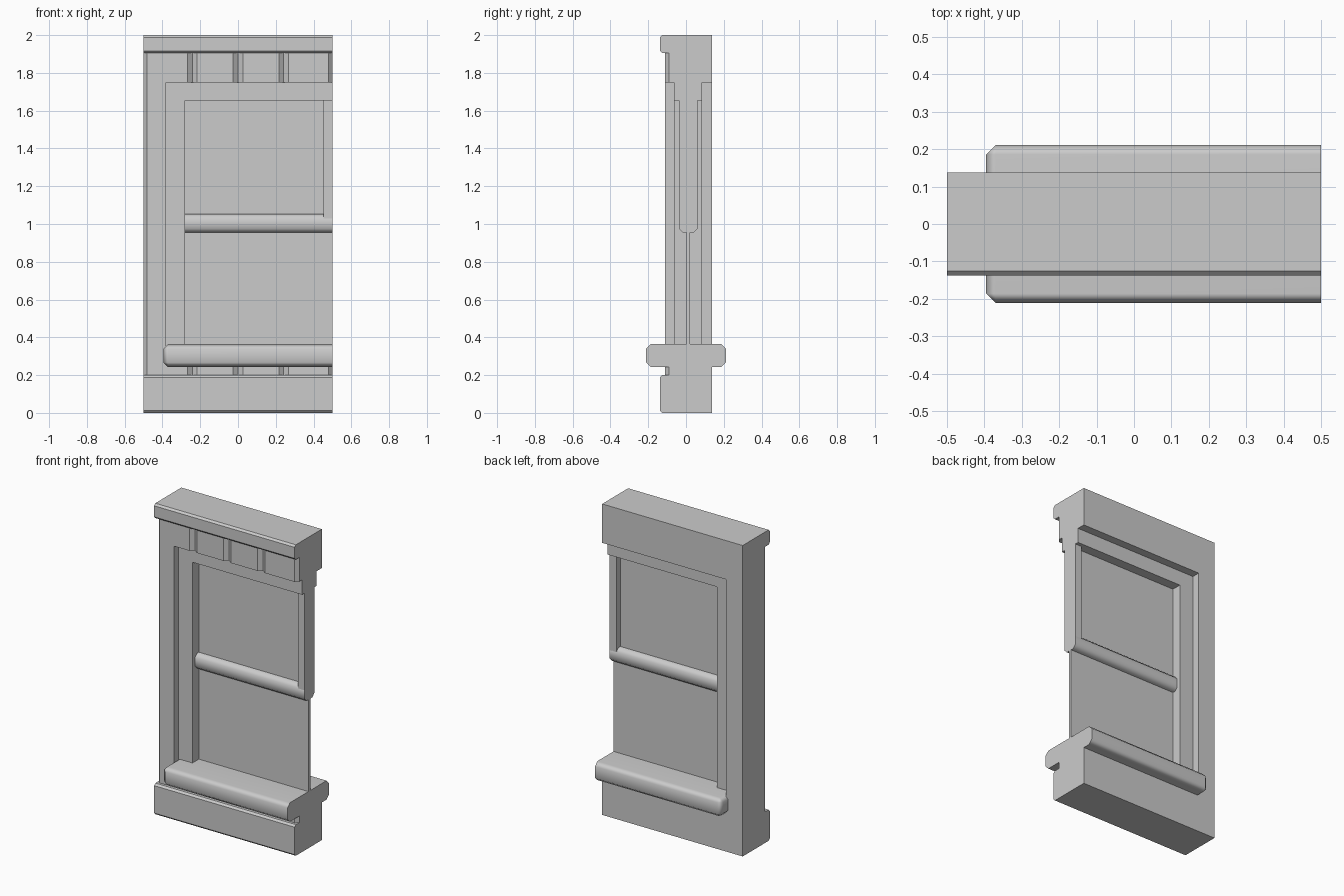
import bpy
import bmesh
import math

default_cube = bpy.data.objects.get("Cube")
if default_cube:
    bpy.data.objects.remove(default_cube, do_unlink=True)

# One plain grey for the whole wall segment
GREY = (0.6, 0.6, 0.6, 1)
grey = bpy.data.materials.new("plain grey")
grey.use_nodes = True
grey.diffuse_color = GREY
grey.node_tree.nodes["Principled BSDF"].inputs["Base Color"].default_value = GREY

LEFT, RIGHT = -0.5, 0.5
FRONT, GROOVE, BACK = -0.11, -0.09, 0.138
OPENING, TRIM = -0.38, -0.28


def finish(name, bm, smooth=False):
    bmesh.ops.recalc_face_normals(bm, faces=bm.faces[:])
    mesh = bpy.data.meshes.new(name)
    bm.to_mesh(mesh)
    bm.free()
    mesh.materials.append(grey)
    obj = bpy.data.objects.new(name, mesh)
    bpy.context.collection.objects.link(obj)
    if smooth:
        bpy.ops.object.select_all(action="DESELECT")
        obj.select_set(True)
        bpy.context.view_layer.objects.active = obj
        bpy.ops.object.shade_smooth_by_angle(angle=math.radians(50))
    return obj


def prism(name, profile, low, high, axis, smooth=False):
    """Extrude (x, y) points along z, or (y, z) points along x."""
    bm = bmesh.new()
    place = (lambda a, b, t: (a, b, t)) if axis == "z" else (lambda a, b, t: (t, a, b))
    rings = [[bm.verts.new(place(a, b, t)) for a, b in profile] for t in (low, high)]
    bm.faces.new(rings[0])
    bm.faces.new(rings[1])
    n = len(profile)
    for i in range(n):
        j = (i + 1) % n
        bm.faces.new((rings[0][i], rings[0][j], rings[1][j], rings[1][i]))
    return finish(name, bm, smooth)


def box(name, x, y, z):
    rect = [(x[0], y[0]), (x[1], y[0]), (x[1], y[1]), (x[0], y[1])]
    return prism(name, rect, z[0], z[1], "z")


def chamfered(y, z, front, back):
    """Rectangle in (y, z) with cut corners, front and back sized apart."""
    f, b = front, back
    points = [(y[0] + f, z[0]), (y[1] - b, z[0])]
    if b:
        points += [(y[1], z[0] + b)]
    points += [(y[1], z[1] - b)]
    if b:
        points += [(y[1] - b, z[1])]
    return points + [(y[0] + f, z[1]), (y[0], z[1] - f), (y[0], z[0] + f)]


# Planked wall: vertical V grooves on the front, plain back
def plank_profile(right, grooves):
    points = [(LEFT, BACK), (LEFT, GROOVE), (LEFT + 0.017, FRONT)]
    for x in grooves:
        points += [(x - 0.026, FRONT), (x, GROOVE), (x + 0.026, FRONT)]
    if right == RIGHT:
        points += [(RIGHT - 0.02, FRONT), (RIGHT, GROOVE)]
    else:
        points += [(right, FRONT)]
    return points + [(right, BACK)]


full_planks = plank_profile(RIGHT, (-0.242, 0, 0.242))
prism("header_planks", full_planks, 1.75, 1.91, "z")
prism("lower_planks", full_planks, 0.19, 0.3, "z")
prism("side_planks", plank_profile(OPENING, ()), 0.3, 1.75, "z")

# Cornice and base course, proud of the planks at the front
prism("cornice", chamfered((-0.138, BACK), (1.905, 2), 0.012, 0),
      LEFT, RIGHT, "x")
prism("base_course", chamfered((-0.138, BACK), (0, 0.2), 0.012, 0),
      LEFT, RIGHT, "x")

# Window trim, recessed from both wall faces
TRIM_Y = (-0.063, 0.085)
box("side_trim", (OPENING, TRIM), TRIM_Y, (0.3, 1.75))
box("top_trim", (TRIM, RIGHT), TRIM_Y, (1.655, 1.75))

# Upper sash: one stile at the open end and a rounded bottom rail
SASH_Y = (-0.037, 0.061)
box("sash_stile", (0.452, RIGHT), SASH_Y, (1.03, 1.655))
prism("sash_rail", chamfered(SASH_Y, (0.955, 1.052), 0.02, 0.02),
      TRIM, RIGHT, "x", True)

# Thin panes
box("window_pane", (TRIM, RIGHT), (0.002, 0.022), (0.3, 1.655))

# Sill through the wall, cut on every edge but the open end
bm = bmesh.new()
bmesh.ops.create_cube(bm, size=1)
for v in bm.verts:
    v.co.x = RIGHT if v.co.x > 0 else -0.395
    v.co.y *= 0.422
    v.co.z = 0.364 if v.co.z > 0 else 0.242
edges = [e for e in bm.edges if not all(v.co.x == RIGHT for v in e.verts)]
bmesh.ops.bevel(bm, geom=edges, offset=0.025, segments=1, affect="EDGES")
sill = finish("window_sill", bm, True)
weights = sill.modifiers.new("even_shading", "WEIGHTED_NORMAL")
weights.keep_sharp = True
